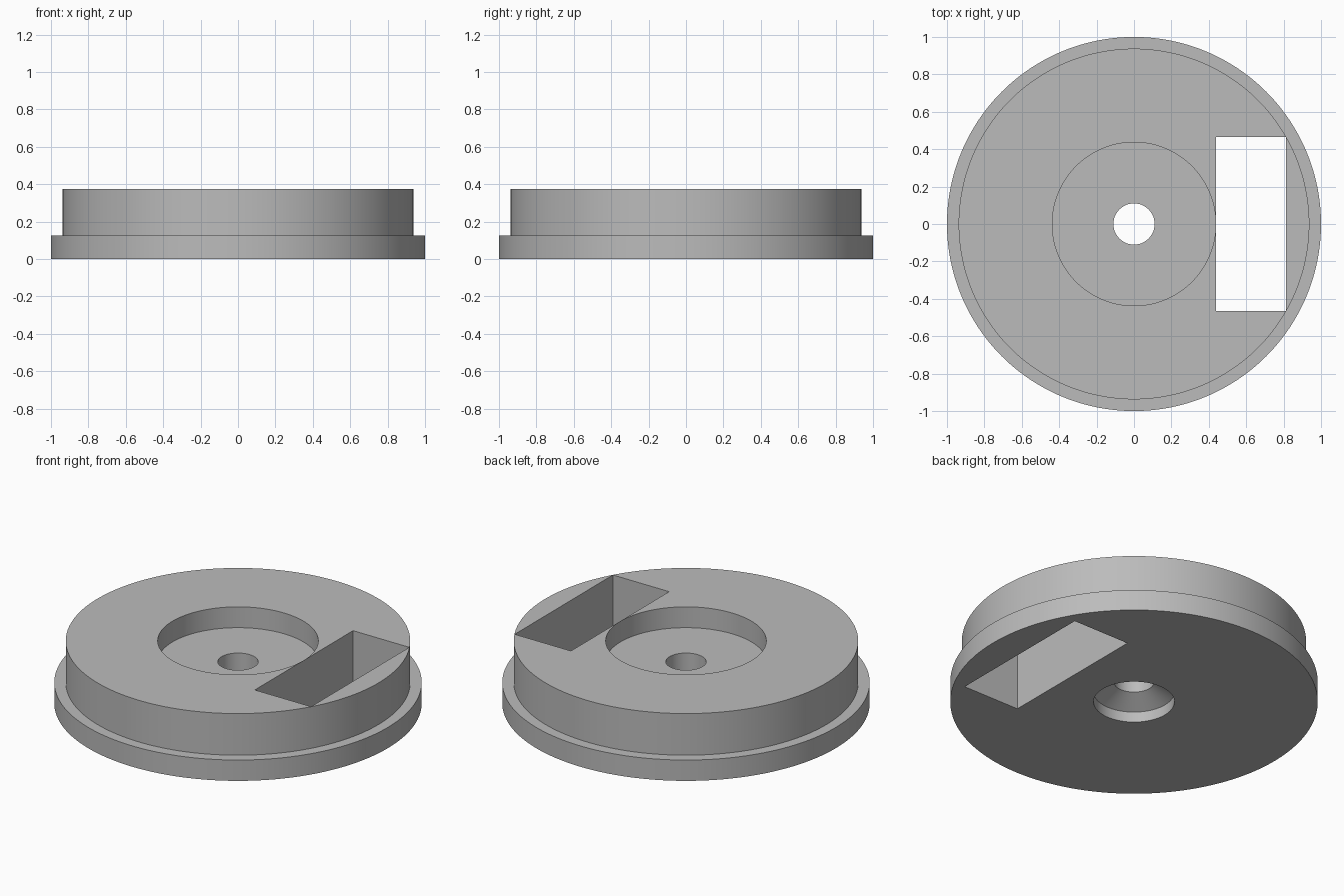
import bpy
import bmesh
import math
from mathutils import Matrix, Vector

cube = bpy.data.objects.get("Cube")
if cube:
    bpy.data.objects.remove(cube, do_unlink=True)

SEGMENTS = 192

grey = bpy.data.materials.new("plain grey")
grey.use_nodes = True
colour = (0.5, 0.5, 0.5, 1)
grey.diffuse_color = colour
grey.node_tree.nodes["Principled BSDF"].inputs["Base Color"].default_value = colour


def add_object(name, bm):
    bmesh.ops.recalc_face_normals(bm, faces=bm.faces)
    mesh = bpy.data.meshes.new(name)
    bm.to_mesh(mesh)
    bm.free()
    mesh.materials.append(grey)
    obj = bpy.data.objects.new(name, mesh)
    bpy.context.collection.objects.link(obj)
    return obj


def lathe(name, profile):
    """Spin a closed (radius, height) outline around the z axis."""
    bm = bmesh.new()
    verts = [bm.verts.new((r, 0, z)) for r, z in profile]
    edges = [bm.edges.new((a, b)) for a, b in zip(verts, verts[1:] + verts[:1])]
    bmesh.ops.spin(bm, geom=verts + edges, cent=(0, 0, 0), axis=(0, 0, 1),
                   angle=math.tau, steps=SEGMENTS, use_merge=True)
    bmesh.ops.remove_doubles(bm, verts=bm.verts, dist=1e-5)
    return add_object(name, bm)


# Flanged disc with a recess above, a through hole and a countersink below
disc = lathe("flanged_disc", [
    (0.22, 0), (1, 0), (1, 0.125), (0.9375, 0.125), (0.9375, 0.375),
    (0.437, 0.375), (0.437, 0.25), (0.11, 0.25), (0.11, 0.125), (0.22, 0.0625),
])

# Rectangular slot through the whole thickness
bm = bmesh.new()
bmesh.ops.create_cube(bm, size=1, matrix=Matrix.Translation(Vector((0.625, 0, 0.2)))
                      @ Matrix.Diagonal((0.374, 0.932, 1, 1)))
slot = add_object("slot_cutter", bm)
cut = disc.modifiers.new("slot", 'BOOLEAN')
cut.operation = 'DIFFERENCE'
cut.solver = 'EXACT'
cut.object = slot

bpy.ops.object.select_all(action='DESELECT')
bpy.context.view_layer.objects.active = disc
disc.select_set(True)
bpy.ops.object.modifier_apply(modifier=cut.name)
bpy.data.objects.remove(slot, do_unlink=True)
bpy.ops.object.shade_smooth_by_angle(angle=math.radians(25))
